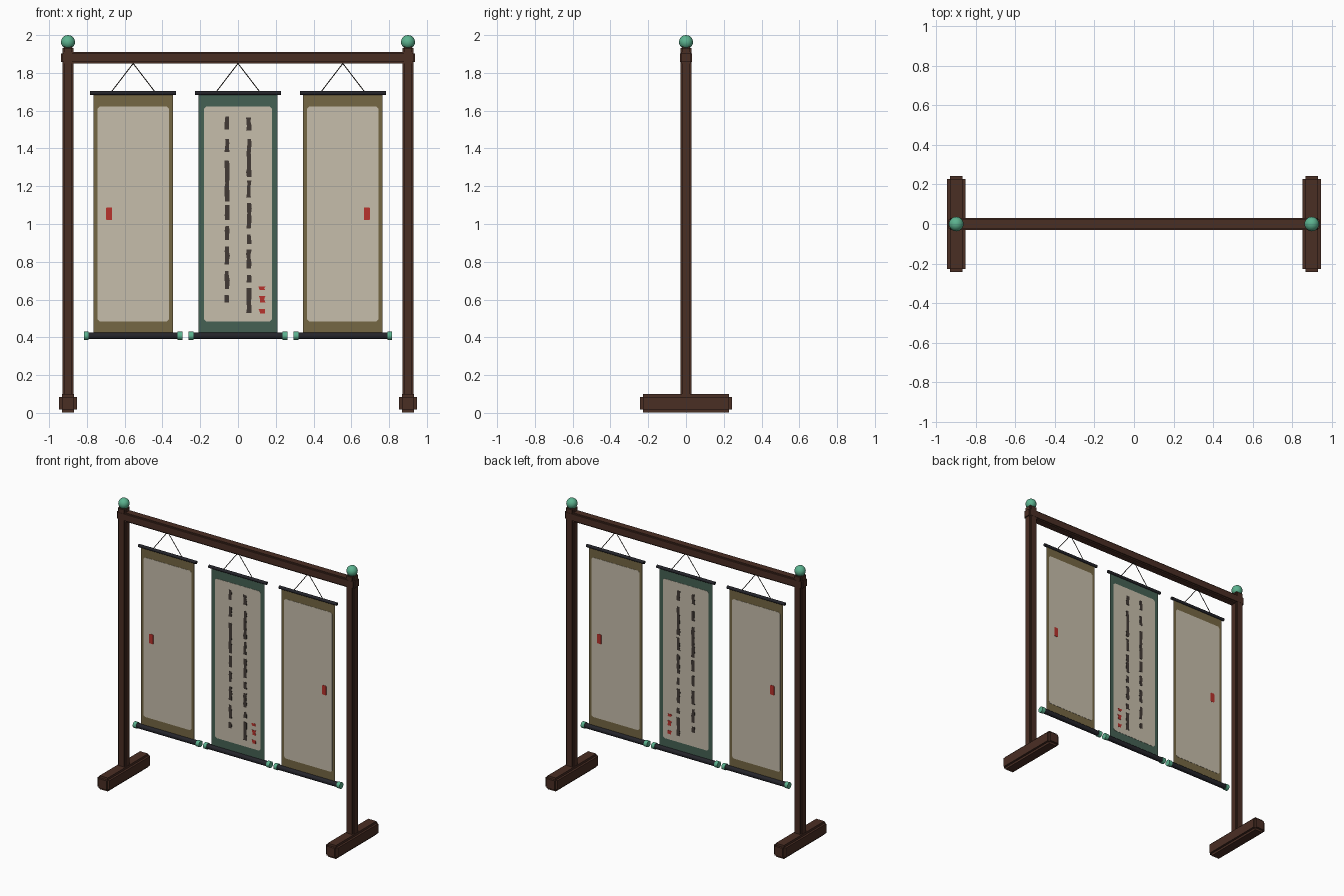
import bpy, bmesh, math, random
from mathutils import Vector

random.seed(4)
cube = bpy.data.objects.get("Cube")
if cube:
    bpy.data.objects.remove(cube)


def material(name, rgb):
    """Flat colour given as 0-255 display values, stored linear."""
    col = [((c / 255 + 0.055) / 1.055) ** 2.4 for c in rgb] + [1]
    m = bpy.data.materials.new(name)
    m.use_nodes = True
    m.diffuse_color = col
    m.node_tree.nodes["Principled BSDF"].inputs["Base Color"].default_value = col
    return m


WOOD = material("dark wood", (74, 46, 36))
JADE = material("jade green", (92, 178, 143))
LACQUER = material("black lacquer", (36, 36, 42))
PAPER = material("aged paper", (198, 189, 171))
OLIVE = material("olive silk", (117, 103, 67))
TEAL = material("teal silk", (69, 97, 84))
INK = material("ink", (66, 58, 53))
RED = material("seal red", (184, 50, 44))
CORD = material("cord", (58, 50, 46))


def finish(name, bm, mat, smooth=False):
    bmesh.ops.recalc_face_normals(bm, faces=bm.faces)
    me = bpy.data.meshes.new(name)
    bm.to_mesh(me)
    bm.free()
    me.materials.append(mat)
    ob = bpy.data.objects.new(name, me)
    bpy.context.collection.objects.link(ob)
    if smooth:
        bpy.ops.object.select_all(action='DESELECT')
        ob.select_set(True)
        bpy.context.view_layer.objects.active = ob
        bpy.ops.object.shade_smooth_by_angle(angle=math.radians(40))
    return ob


def beam(name, centre, size, bevel):
    """Timber with chamfered edges."""
    bm = bmesh.new()
    bmesh.ops.create_cube(bm, size=1)
    for v in bm.verts:
        v.co = Vector(a * b for a, b in zip(v.co, size)) + Vector(centre)
    bmesh.ops.bevel(bm, geom=bm.edges[:], offset=bevel, segments=2, affect='EDGES')
    return finish(name, bm, WOOD)


def rod(name, a, b, r, mat, sides=16):
    a, b = Vector(a), Vector(b)
    bm = bmesh.new()
    bmesh.ops.create_cone(bm, cap_ends=True, segments=sides, radius1=r, radius2=r,
                          depth=(b - a).length)
    turn = (b - a).to_track_quat('Z', 'Y').to_matrix()
    for v in bm.verts:
        v.co = turn @ v.co + (a + b) / 2
    return finish(name, bm, mat, True)


def plate(name, outlines, depth, mat):
    """Thin upright plates from (x, z) outlines, showing on both sides."""
    bm = bmesh.new()
    for pts in outlines:
        face = bm.faces.new([bm.verts.new((x, -depth / 2, z)) for x, z in pts])
        new = bmesh.ops.extrude_face_region(bm, geom=[face])["geom"]
        for v in new:
            if isinstance(v, bmesh.types.BMVert):
                v.co.y += depth
    return finish(name, bm, mat)


def panel(x, half, low, high, c=0.0):
    """Rectangle with corners clipped by c."""
    l, r = x - half, x + half
    if not c:
        return [(l, low), (r, low), (r, high), (l, high)]
    return [(l + c, low), (r - c, low), (r, low + c), (r, high - c),
            (r - c, high), (l + c, high), (l, high - c), (l, low + c)]


def stroke(x, low, high, half=0.012):
    """Ragged brush mark."""
    n = max(2, round((high - low) / 0.025))
    zs = [low + (high - low) * i / n for i in range(n + 1)]
    jag = lambda: half * random.uniform(0.7, 1.25)
    return [(x + jag(), z) for z in zs] + [(x - jag(), z) for z in reversed(zs)]


# Frame
for side, s in (("left", 1), ("right", -1)):
    x = 0.9 * s
    beam(side + "_foot", (x, 0, 0.051), (0.094, 0.486, 0.096), 0.015)
    beam(side + "_post", (x, 0, 1.0), (0.06, 0.06, 1.88), 0.008)
    bm = bmesh.new()
    bmesh.ops.create_uvsphere(bm, u_segments=20, v_segments=12, radius=0.037)
    bmesh.ops.translate(bm, vec=(x, 0, 1.963), verts=bm.verts)
    finish(side + "_finial", bm, JADE, True)
beam("top_beam", (0, 0, 1.88), (1.876, 0.063, 0.063), 0.008)

# Hanging scrolls
for name, x, silk, half in (("right", -0.555, OLIVE, 0.19), ("middle", 0, TEAL, 0.18),
                            ("left", 0.555, OLIVE, 0.19)):
    name += "_scroll_"
    plate(name + "silk", [panel(x, 0.21, 0.41, 1.69)], 0.002, silk)
    plate(name + "paper", [panel(x, half, 0.485, 1.622, 0.012)], 0.005, PAPER)
    rod(name + "top_rod", (x - 0.228, 0, 1.693), (x + 0.228, 0, 1.693), 0.011, LACQUER)
    rod(name + "bottom_rod", (x - 0.24, 0, 0.408), (x + 0.24, 0, 0.408), 0.018, LACQUER)
    for s in (-1, 1):
        tag = "left_" if s > 0 else "right_"
        rod(name + tag + "knob", (x + 0.236 * s, 0, 0.408), (x + 0.261 * s, 0, 0.408),
            0.022, JADE)
        rod(name + tag + "cord", (x + 0.115 * s, 0, 1.70), (x, 0, 1.85), 0.0025, CORD, 6)

# Brush writing: start and end heights of each mark, by column
columns = {
    -0.058: [(1.50, 1.57), (1.38, 1.45), (1.12, 1.335), (1.02, 1.10), (0.915, 0.99),
             (0.785, 0.88), (0.655, 0.75), (0.585, 0.625)],
    0.058: [(1.495, 1.565), (1.25, 1.45), (1.14, 1.23), (0.975, 1.11), (0.895, 0.945),
            (0.765, 0.865), (0.69, 0.73), (0.53, 0.66)],
}
plate("brush_writing", [stroke(x, a, b) for x, marks in columns.items() for a, b in marks],
      0.008, INK)

# Red seals
plate("middle_scroll_seal", [stroke(0.127, a, b, 0.015) for a, b in
                             ((0.65, 0.668), (0.585, 0.62), (0.525, 0.55))], 0.008, RED)
for side, s in (("left", 1), ("right", -1)):
    plate(side + "_scroll_seal", [panel(0.682 * s, 0.016, 1.02, 1.088, 0.004)], 0.008, RED)
